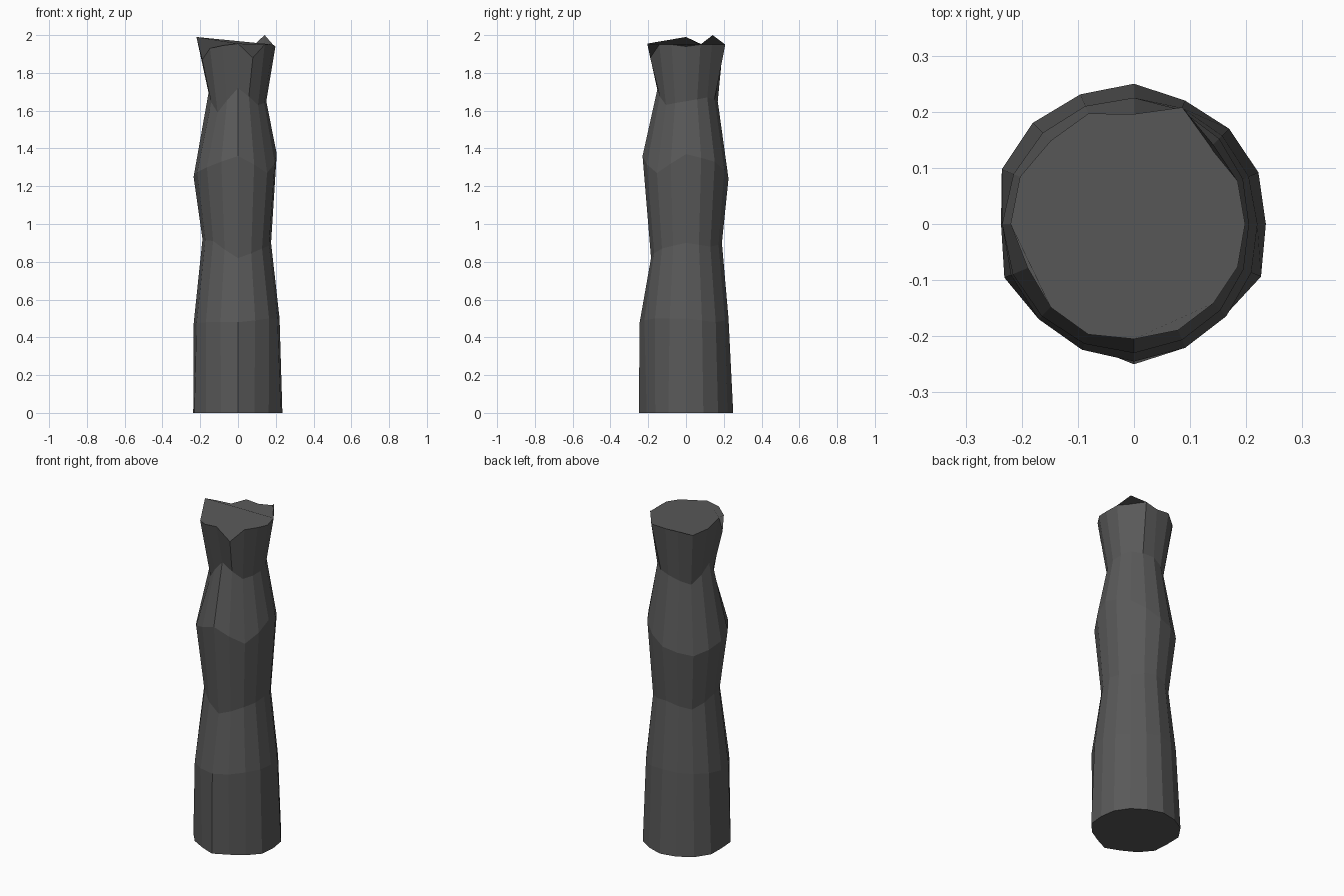
import bpy, bmesh, math

if "Cube" in bpy.data.objects:
    bpy.data.objects.remove(bpy.data.objects["Cube"])

SIDES = 16  # columns run counter-clockwise from +x


def spread(values):
    """Interpolate a few values around the pillar to one per side."""
    step = SIDES // len(values)
    out = []
    for i in range(SIDES):
        k, t = i // step, (i % step) / step
        out.append(values[k] * (1 - t) + values[(k + 1) % len(values)] * t)
    return out


stone = bpy.data.materials.new("dark_grey_stone")
stone.diffuse_color = (0.1, 0.1, 0.1, 1)
stone.use_nodes = True
stone.node_tree.nodes["Principled BSDF"].inputs["Base Color"].default_value = stone.diffuse_color

# Slightly irregular foot
foot_r = [.235, .24, .24, .238, .25, .25, .255, .255,
          .237, .25, .24, .232, .25, .225, .23, .245]
# Waists and bulges: radii at E N W S, heights at the eight compass points
bands = [
    ((.22, .225, .235, .245), (.50, .48, .50, .49, .47, .48, .48, .50)),
    ((.175, .19, .188, .185), (.90, .88, .90, .86, .92, .91, .82, .87)),
    ((.205, .225, .235, .23), (1.37, 1.33, 1.24, 1.20, 1.25, 1.30, 1.36, 1.27)),
    ((.15, .168, .155, .15), (1.65, 1.67, 1.65, 1.60, 1.70, 1.59, 1.72, 1.63)),
]
# Broken rim
rim_r = [.198, .2, .2, .225, .196, .213, .21, .22,
         .22, .205, .21, .213, .205, .205, .2, .2]
rim_z = [1.94, 1.95, 2.0, 1.95, 1.94, 1.945, 1.92, 1.95,
         1.99, 1.87, 1.93, 1.945, 1.955, 1.88, 1.95, 1.95]

levels = [(foot_r, [0] * SIDES)]
levels += [(spread(r), spread(z)) for r, z in bands]
levels.append((rim_r, rim_z))

# Pillar shaft
bm = bmesh.new()
rings = []
for radii, heights in levels:
    ring = []
    for i in range(SIDES):
        a = 2 * math.pi * i / SIDES
        ring.append(bm.verts.new((radii[i] * math.cos(a), radii[i] * math.sin(a), heights[i])))
    rings.append(ring)
for low, high in zip(rings, rings[1:]):
    for i in range(SIDES):
        j = (i + 1) % SIDES
        bm.faces.new((low[i], low[j], high[j], high[i]))

# Flat foot and uneven top
bm.faces.new(rings[0][::-1])
bm.faces.new(rings[-1])
mesh = bpy.data.meshes.new("stone_pillar")
bm.to_mesh(mesh)
bm.free()
mesh.materials.append(stone)
pillar = bpy.data.objects.new("stone_pillar", mesh)
bpy.context.collection.objects.link(pillar)
